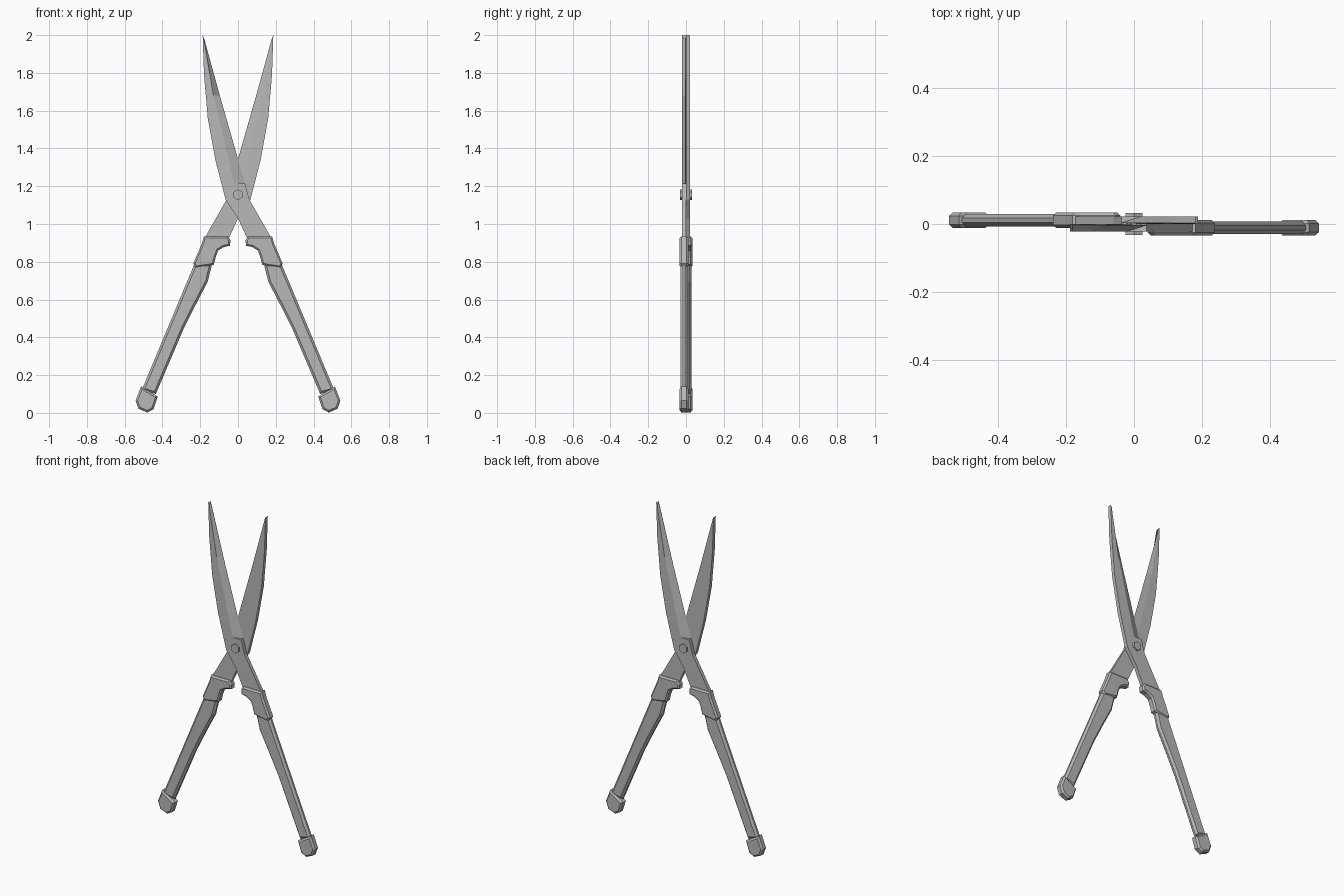
import bpy, bmesh, math
from mathutils import Matrix

cube = bpy.data.objects.get("Cube")
if cube:
    bpy.data.objects.remove(cube)

steel = bpy.data.materials.new("plain grey")
steel.use_nodes = True
grey = (0.48, 0.48, 0.48, 1)
steel.diffuse_color = grey
steel.node_tree.nodes["Principled BSDF"].inputs["Base Color"].default_value = grey


def finish(bm, name, turn=0):
    bmesh.ops.recalc_face_normals(bm, faces=bm.faces)
    mesh = bpy.data.meshes.new(name)
    bm.to_mesh(mesh)
    bm.free()
    mesh.materials.append(steel)
    obj = bpy.data.objects.new(name, mesh)
    obj.rotation_euler.z = turn
    bpy.context.scene.collection.objects.link(obj)


def add_prism(bm, outline, y0, y1, chamfer=0):
    """Extrude an x-z outline along y, chamfering the rims of both caps."""
    face = bm.faces.new([bm.verts.new((x, y0, z)) for x, z in outline])
    ext = bmesh.ops.extrude_face_region(bm, geom=[face])["geom"]
    moved = [g for g in ext if isinstance(g, bmesh.types.BMVert)]
    bmesh.ops.translate(bm, verts=moved, vec=(0, y1 - y0, 0))
    if chamfer:
        rims = [e for e in bm.edges if abs(e.verts[0].co.y - e.verts[1].co.y) < 1e-5]
        bmesh.ops.bevel(bm, geom=rims, offset=chamfer, segments=1, affect='EDGES')


# Profiles of one half: handle on +x, blade rising to -x
SPINE = [(0.05, 0.92), (0, 1.03), (-0.066, 1.13), (-0.12, 1.34),
         (-0.16, 1.56), (-0.18, 1.79), (-0.187, 2.0)]
RIDGE = [(-0.181, 1.985), (-0.13, 1.68), (-0.02, 1.215)]
EDGE = [(-0.18, 1.985), (-0.096, 1.68), (0.037, 1.215)]
TANG = [(0.037, 1.215), (0.06, 1.13), (0.18, 0.92)]
GUARD = [(0.055, 0.935), (0.04, 0.915), (0.042, 0.885), (0.075, 0.878),
         (0.105, 0.86), (0.118, 0.825), (0.128, 0.785), (0.145, 0.78),
         (0.225, 0.768), (0.237, 0.79), (0.192, 0.895), (0.18, 0.935)]
GRIP = [(0.137, 0.79), (0.16, 0.695), (0.225, 0.57), (0.29, 0.44),
        (0.435, 0.1), (0.51, 0.12), (0.23, 0.79)]
CAP = [(0.425, 0.087), (0.513, 0.14), (0.542, 0.065), (0.527, 0.022),
       (0.48, 0.002), (0.447, 0.02)]

for half, turn in (("left", 0), ("right", math.pi)):
    # Blade body with a ground cutting edge
    bm = bmesh.new()
    add_prism(bm, SPINE + RIDGE + TANG, -0.022, 0)
    rings = [[bm.verts.new((r[0], -0.022, r[1])), bm.verts.new((r[0], 0, r[1])),
              bm.verts.new((e[0], -0.003, e[1]))] for r, e in zip(RIDGE, EDGE)]
    for a, b in zip(rings, rings[1:]):
        for i in range(3):
            j = (i + 1) % 3
            bm.faces.new((a[i], a[j], b[j], b[i]))
    bm.faces.new(rings[0])
    bm.faces.new(rings[-1])
    finish(bm, half + "_blade", turn)

    # Handle parts
    for part, outline, y0, y1, chamfer in (
            ("guard", GUARD, -0.034, 0.012, 0.009),
            ("grip", GRIP, -0.029, 0.007, 0.012),
            ("end_cap", CAP, -0.034, 0.012, 0.01)):
        bm = bmesh.new()
        add_prism(bm, outline, y0, y1, chamfer)
        finish(bm, half + "_" + part, turn)

# Pivot bolt through both blades
bm = bmesh.new()
place = Matrix.Translation((0, 0, 1.155)) @ Matrix.Rotation(math.pi / 2, 4, 'X')
bmesh.ops.create_cone(bm, cap_ends=True, segments=6, radius1=0.028, radius2=0.028,
                      depth=0.064, matrix=place)
finish(bm, "pivot_bolt")
